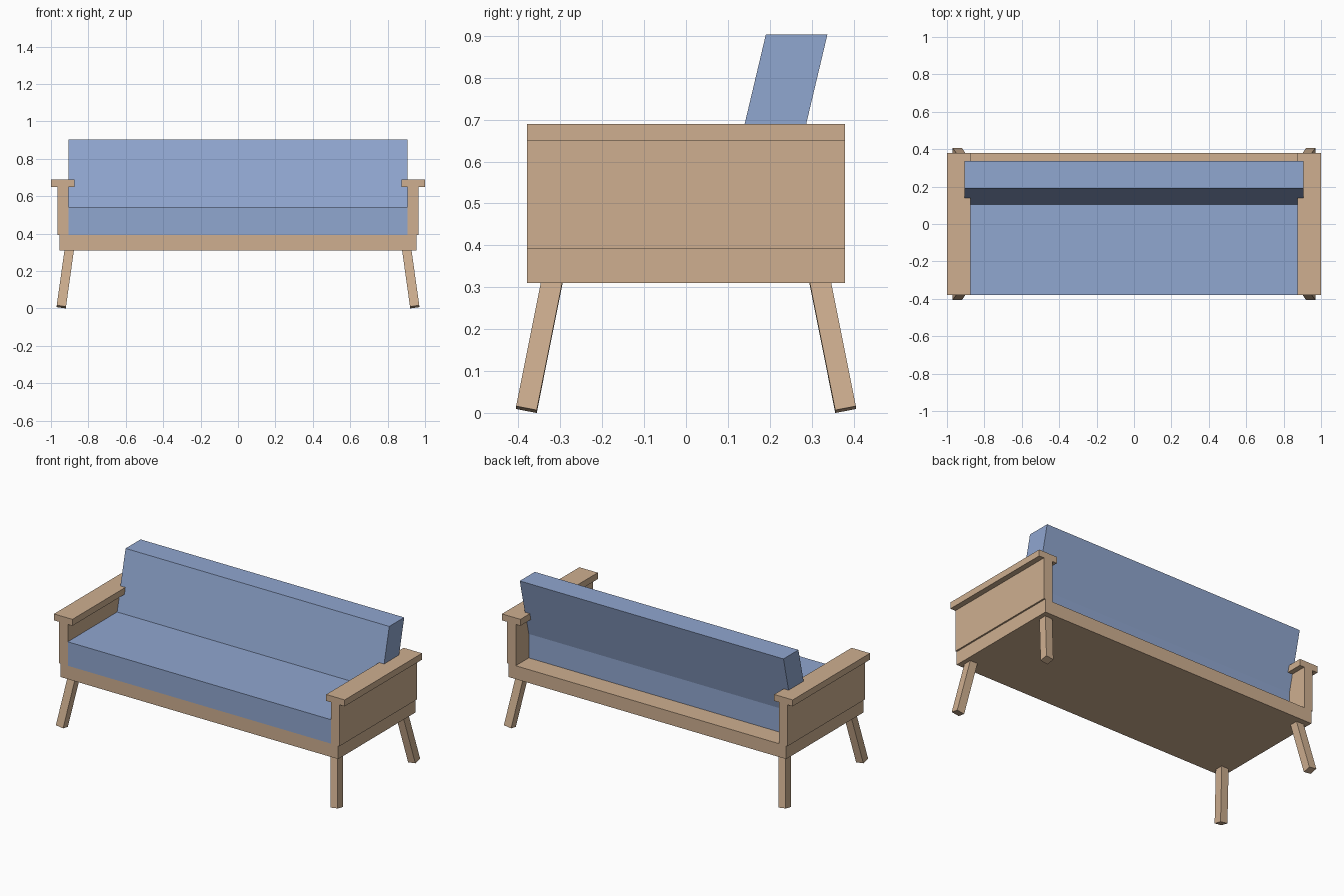
import bpy, bmesh, math
from mathutils import Matrix, Vector

if "Cube" in bpy.data.objects:
    bpy.data.objects.remove(bpy.data.objects["Cube"])


def material(name, rgb):
    m = bpy.data.materials.new(name)
    m.diffuse_color = (*rgb, 1)
    m.use_nodes = True
    m.node_tree.nodes["Principled BSDF"].inputs["Base Color"].default_value = m.diffuse_color
    return m


wood = material("light wood", (0.62, 0.43, 0.28))
fabric = material("blue fabric", (0.28, 0.385, 0.63))


def box(name, lo, hi, mat, matrix=None):
    """Box between two corners, optionally transformed."""
    lo, hi = Vector(lo), Vector(hi)
    bm = bmesh.new()
    bmesh.ops.create_cube(bm, size=1)
    for v in bm.verts:
        v.co = (lo + hi) / 2 + Vector([a * b for a, b in zip(v.co, hi - lo)])
    if matrix:
        bm.transform(matrix)
    bm.normal_update()
    me = bpy.data.meshes.new(name)
    bm.to_mesh(me)
    bm.free()
    me.materials.append(mat)
    ob = bpy.data.objects.new(name, me)
    bpy.context.collection.objects.link(ob)
    return ob


# Base frame and seat cushion
box("base_frame", (-0.955, -0.38, 0.31), (0.955, 0.38, 0.393), wood)
box("seat_cushion", (-0.905, -0.38, 0.393), (0.905, 0.252, 0.542), fabric)

# Back cushion leaning backwards, sheared so its top stays level
back = box("back_cushion", (-0.907, 0.105, 0.542), (0.907, 0.252, 0.904), fabric)
for v in back.data.vertices:
    v.co.y += (v.co.z - 0.542) * 0.237

# Arm panels with wider caps
for side, s in (("left", -1), ("right", 1)):
    for part, x0, x1, z0, z1 in (("panel", 0.905, 0.965, 0.393, 0.65),
                                 ("cap", 0.873, 1.0, 0.65, 0.69)):
        xs = sorted((s * x0, s * x1))
        box(f"{side}_arm_{part}", (xs[0], -0.38, z0), (xs[1], 0.38, z1), wood)

# Splayed legs, tops tucked into the base
for side, sx in (("left", -1), ("right", 1)):
    for end, sy in (("front", -1), ("back", 1)):
        m = (Matrix.Translation((sx * 0.945, sy * 0.381, 0.008))
             @ Matrix.Rotation(math.radians(-8 * sx), 4, 'Y')
             @ Matrix.Rotation(math.radians(11.2 * sy), 4, 'X'))
        box(f"{end}_{side}_leg", (-0.025, -0.025, 0), (0.025, 0.025, 0.34), wood, m)
